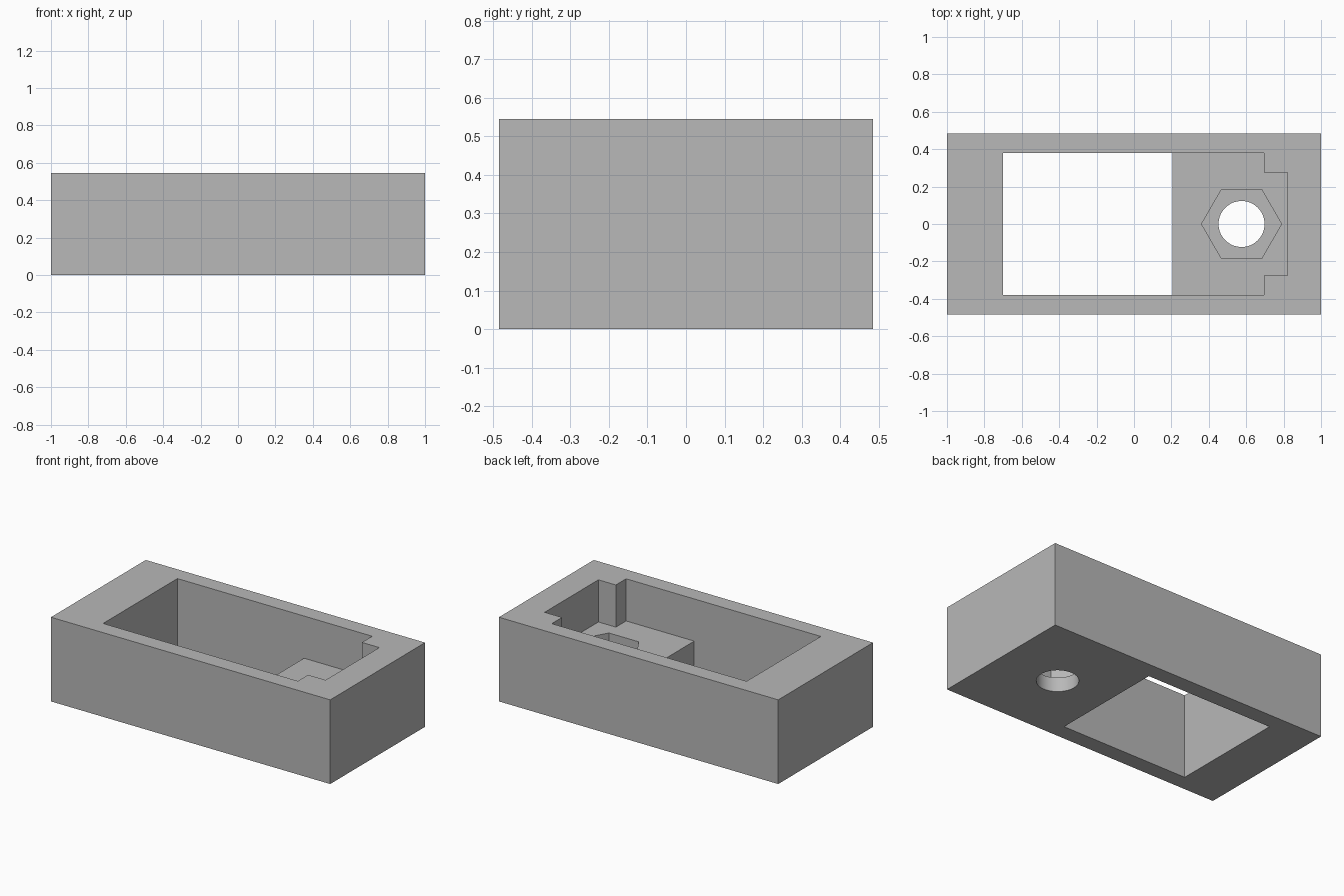
import bpy, bmesh, math

cube = bpy.data.objects.get("Cube")
if cube:
    bpy.data.objects.remove(cube, do_unlink=True)

HEIGHT, SHELF, NUT_FLOOR = 0.545, 0.272, 0.092
HOLE_X = 0.575


def prism(name, outline, z0, z1):
    """Extrude a closed xy outline from z0 to z1."""
    bm = bmesh.new()
    base = bm.faces.new([bm.verts.new((x, y, z0)) for x, y in outline])
    ext = bmesh.ops.extrude_face_region(bm, geom=[base])
    for v in ext["geom"]:
        if isinstance(v, bmesh.types.BMVert):
            v.co.z = z1
    bmesh.ops.recalc_face_normals(bm, faces=bm.faces)
    mesh = bpy.data.meshes.new(name)
    bm.to_mesh(mesh)
    bm.free()
    obj = bpy.data.objects.new(name, mesh)
    bpy.context.collection.objects.link(obj)
    return obj


def rectangle(x0, x1, y):
    return [(x0, -y), (x1, -y), (x1, y), (x0, y)]


def polygon(cx, radius, sides):
    return [(cx + radius * math.cos(math.tau * i / sides),
             radius * math.sin(math.tau * i / sides)) for i in range(sides)]


# Outer block
body = prism("housing_block", rectangle(-1, 1, 0.485), 0, HEIGHT)

# Upper pocket with a narrower recess at its end
lower_half = [(-0.70, -0.38), (0.695, -0.38), (0.695, -0.275), (0.82, -0.275)]
pocket = lower_half + [(x, -y) for x, y in reversed(lower_half)]

# Pocket, through window, hexagonal nut seat, round bolt hole
cutters = [
    prism("pocket_cutter", pocket, SHELF, HEIGHT + 0.1),
    prism("window_cutter", rectangle(-0.70, 0.207, 0.38), -0.1, SHELF + 0.1),
    prism("nut_seat_cutter", polygon(HOLE_X, 0.214, 6), NUT_FLOOR, SHELF + 0.1),
    prism("bolt_hole_cutter", polygon(HOLE_X, 0.123, 64), -0.1, SHELF),
]

bpy.ops.object.select_all(action="DESELECT")
bpy.context.view_layer.objects.active = body
body.select_set(True)
for cutter in cutters:
    cutter.hide_render = True
    mod = body.modifiers.new(cutter.name, "BOOLEAN")
    mod.operation = "DIFFERENCE"
    mod.solver = "EXACT"
    mod.object = cutter
    bpy.ops.object.modifier_apply(modifier=mod.name)
    bpy.data.objects.remove(cutter, do_unlink=True)

# Plain grey finish
grey = bpy.data.materials.new("plain_grey")
grey.use_nodes = True
colour = (0.48, 0.48, 0.48, 1)
grey.diffuse_color = colour
grey.node_tree.nodes["Principled BSDF"].inputs["Base Color"].default_value = colour
body.data.materials.clear()
body.data.materials.append(grey)
for face in body.data.polygons:
    face.material_index = 0

bpy.ops.object.shade_smooth_by_angle(angle=math.radians(30))
